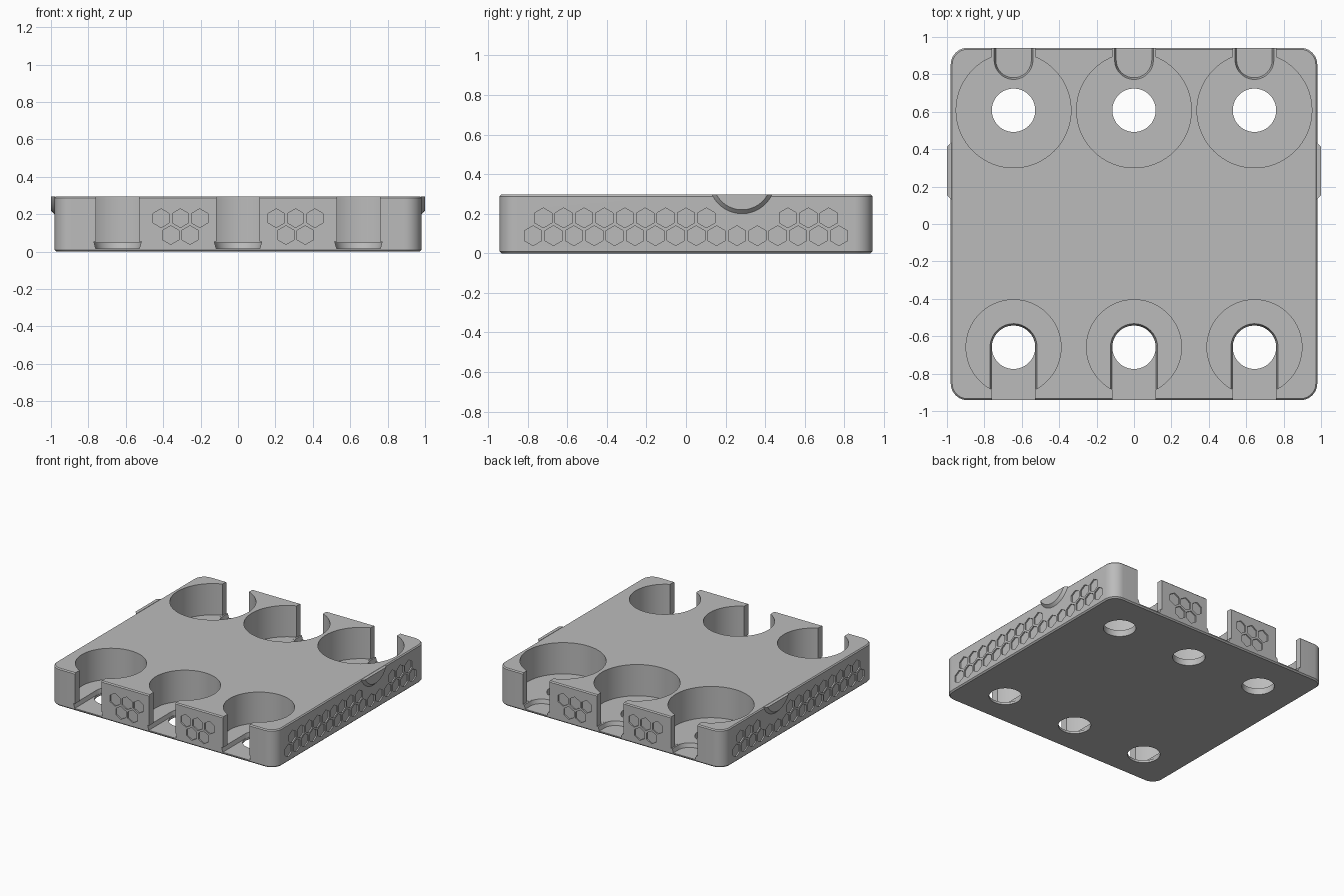
import bpy, bmesh, math
from mathutils import Vector

if "Cube" in bpy.data.objects:
    bpy.data.objects.remove(bpy.data.objects["Cube"], do_unlink=True)

TOP, FLOOR, GROOVE = 0.296, 0.05, 0.018
HX, HY = 0.98, 0.942
COLUMNS = (-0.644, 0, 0.644)
BACK_Y, FRONT_Y = 0.608, -0.659

grey = bpy.data.materials.new("plain grey")
grey.use_nodes = True
grey.diffuse_color = (0.5, 0.5, 0.5, 1)
grey.node_tree.nodes["Principled BSDF"].inputs["Base Color"].default_value = (0.5, 0.5, 0.5, 1)


def loft(bm, rings):
    """Join matching rings of points into a closed solid."""
    loops = [[bm.verts.new(p) for p in ring] for ring in rings]
    for a, b in zip(loops, loops[1:]):
        for i in range(len(a)):
            j = (i + 1) % len(a)
            bm.faces.new((a[i], a[j], b[j], b[i]))
    bm.faces.new(loops[0][::-1])
    bm.faces.new(loops[-1])


def arc(cx, cy, r, start, end, n):
    angles = [math.radians(start + (end - start) * i / n) for i in range(n + 1)]
    return [(cx + r * math.cos(a), cy + r * math.sin(a)) for a in angles]


def at_z(points, z):
    return [(x, y, z) for x, y in points]


def cylinder(bm, x, y, r, z0, z1):
    ring = arc(x, y, r, 0, 360, 72)[:-1]
    loft(bm, [at_z(ring, z0), at_z(ring, z1)])


def slot(x, y, half, side):
    """U-shaped outline, open past the edge on the given side."""
    start = 180 if side > 0 else 0
    return arc(x, y, half, start, start + 180, 32) + [
        (x + side * half, side * 1.1), (x - side * half, side * 1.1)]


def rounded_rect(inset):
    r, pts = 0.09, []
    for k, (sx, sy) in enumerate(((1, 1), (-1, 1), (-1, -1), (1, -1))):
        pts += arc(sx * (HX - r), sy * (HY - r), r - inset, 90 * k, 90 * k + 90, 10)
    return pts


def make(name, bm):
    bmesh.ops.recalc_face_normals(bm, faces=bm.faces)
    mesh = bpy.data.meshes.new(name)
    bm.to_mesh(mesh)
    bm.free()
    mesh.materials.append(grey)
    obj = bpy.data.objects.new(name, mesh)
    bpy.context.collection.objects.link(obj)
    return obj


def smooth(obj):
    bpy.ops.object.select_all(action='DESELECT')
    obj.select_set(True)
    bpy.context.view_layer.objects.active = obj
    bpy.ops.object.shade_smooth_by_angle(angle=math.radians(25))


def cut(obj, name, bm):
    cutter = make(name, bm)
    mod = obj.modifiers.new(name, 'BOOLEAN')
    mod.operation, mod.solver, mod.object = 'DIFFERENCE', 'EXACT', cutter
    graph = bpy.context.evaluated_depsgraph_get()
    result = bpy.data.meshes.new_from_object(obj.evaluated_get(graph))
    obj.modifiers.clear()
    obj.data = result
    bpy.data.objects.remove(cutter, do_unlink=True)


# Tray block with small edge chamfers
bm = bmesh.new()
loft(bm, [at_z(rounded_rect(i), z) for i, z in
          ((0.01, 0), (0, 0.01), (0, TOP - 0.008), (0.008, TOP))])
tray = make("tray", bm)

# Round pockets: large at the back, small at the front
bm = bmesh.new()
for x in COLUMNS:
    cylinder(bm, x, BACK_Y, 0.307, FLOOR, 0.5)
    cylinder(bm, x, FRONT_Y, 0.254, FLOOR, 0.5)
cut(tray, "pocket_cutter", bm)

# Openings through the front and back walls
bm = bmesh.new()
for x in COLUMNS:
    for side, half in ((1, 0.115), (-1, 0.115)):
        box = [(x - half, side * 0.85), (x + half, side * 0.85),
               (x + half, side * 1.1), (x - half, side * 1.1)]
        loft(bm, [at_z(box, FLOOR - 0.001), at_z(box, 0.5)])
cut(tray, "opening_cutter", bm)

# Tapered finger grooves in the pocket floors
bm = bmesh.new()
for x in COLUMNS:
    for y, half, side in ((0.877, 0.095, 1), (FRONT_Y, 0.117, -1)):
        loft(bm, [at_z(slot(x, y, half, side), GROOVE),
                  at_z(slot(x, y, half + 0.01, side), FLOOR + 0.004)])
cut(tray, "groove_cutter", bm)

# Through holes
bm = bmesh.new()
for x in COLUMNS:
    cylinder(bm, x, BACK_Y, 0.116, -0.1, 0.1)
    cylinder(bm, x, FRONT_Y, 0.116, -0.1, 0.1)
cut(tray, "hole_cutter", bm)

# Honeycomb recesses on all four sides
PITCH, LOW, HIGH, DEPTH = 0.103, 0.089, 0.179, 0.01
side_cells = [((i - 7.5) * PITCH, LOW) for i in range(16)]
side_cells += [((i - 7) * PITCH, HIGH) for i in range(15) if i not in (9, 10, 11)]
end_cells = []
for cx in (-0.308, 0.308):
    end_cells += [(cx + i * PITCH, HIGH) for i in (-1, 0, 1)]
    end_cells += [(cx + i * PITCH, LOW) for i in (-0.5, 0.5)]
bm = bmesh.new()
for s in (-1, 1):
    for u, z in side_cells:
        hexagon = arc(u, z, 0.05, 30, 390, 6)[:-1]
        loft(bm, [[(s * d, a, b) for a, b in hexagon] for d in (HX - DEPTH, HX + 0.05)])
    for u, z in end_cells:
        hexagon = arc(u, z, 0.05, 30, 390, 6)[:-1]
        loft(bm, [[(a, s * d, b) for a, b in hexagon] for d in (HY - DEPTH, HY + 0.05)])
cut(tray, "honeycomb_cutter", bm)
smooth(tray)

# Raised half-round grips on the left and right sides
for s, name in ((1, "left_grip"), (-1, "right_grip")):
    bm = bmesh.new()
    loft(bm, [[(s * d, a, b) for a, b in arc(0.283, 0.367, r, 0, 360, 64)[:-1]]
              for d, r in ((HX - 0.005, 0.167), (HX, 0.167), (1.0, 0.147))])
    cutting = bmesh.ops.bisect_plane(
        bm, geom=bm.verts[:] + bm.edges[:] + bm.faces[:], plane_co=Vector((0, 0, TOP)),
        plane_no=Vector((0, 0, 1)), clear_outer=True)
    edges = [e for e in cutting["geom_cut"] if isinstance(e, bmesh.types.BMEdge)]
    bmesh.ops.contextual_create(bm, geom=edges)
    smooth(make(name, bm))
